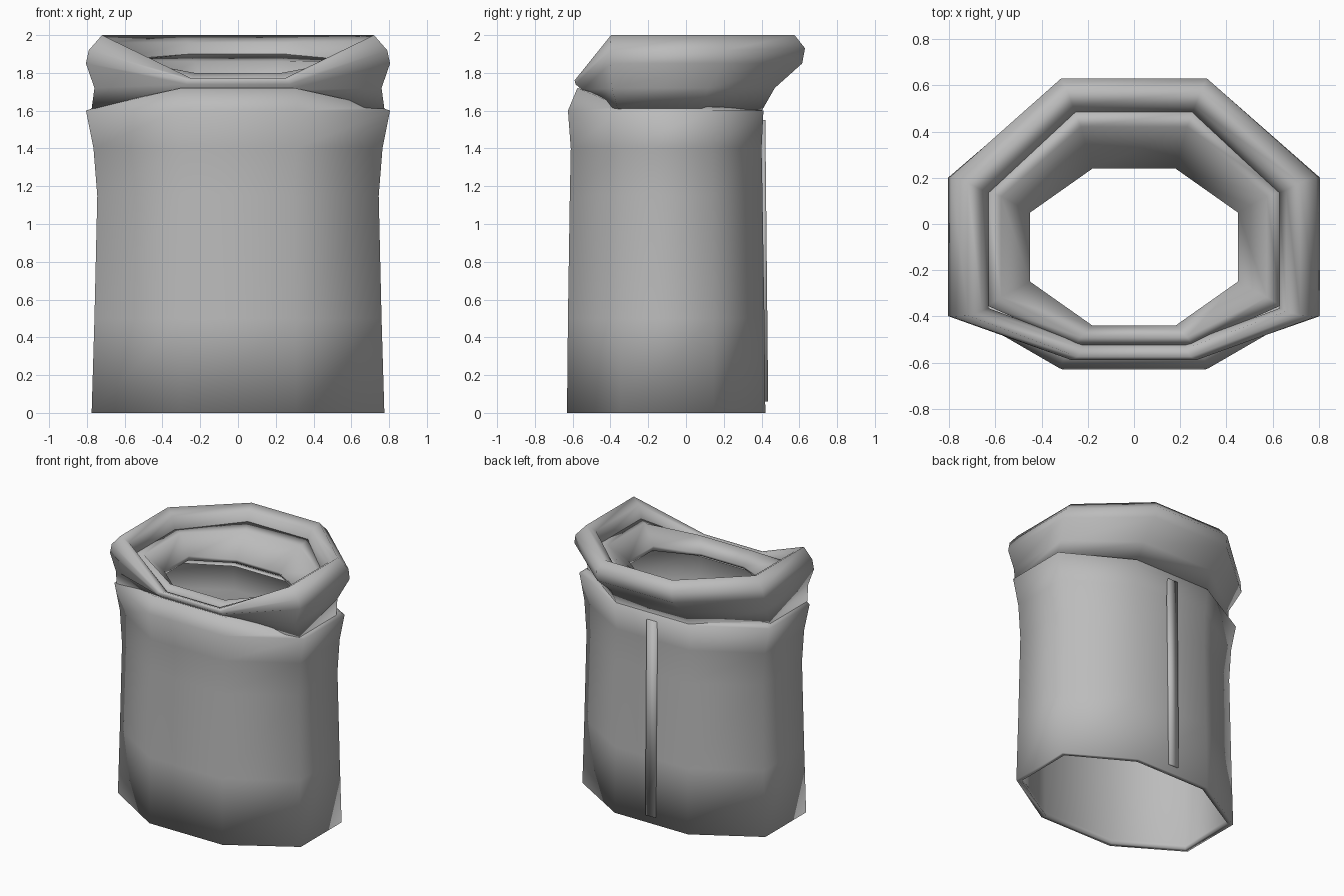
import bpy, bmesh, math

cube = bpy.data.objects.get("Cube")
if cube:
    bpy.data.objects.remove(cube, do_unlink=True)

fabric = bpy.data.materials.new("grey_fabric")
fabric.use_nodes = True
grey = (0.5, 0.5, 0.5, 1)
fabric.diffuse_color = grey
fabric.node_tree.nodes["Principled BSDF"].inputs["Base Color"].default_value = grey


def octagon(half_width, front, back, z_front, z_side, z_back,
            front_cut, back_cut, front_flat=0.4):
    """Eight-sided section, mirrored in x, with separate front, side and back heights."""
    depth = back - front
    right_half = [
        (half_width * front_flat, front, z_front),
        (half_width, front + depth * front_cut, z_side),
        (half_width, back - depth * back_cut, z_side),
        (half_width * 0.4, back, z_back),
    ]
    left_half = [(-x, y, z) for x, y, z in reversed(right_half)]
    return right_half + left_half


def finish(bm, name, angle):
    bmesh.ops.recalc_face_normals(bm, faces=bm.faces[:])
    mesh = bpy.data.meshes.new(name)
    bm.to_mesh(mesh)
    bm.free()
    mesh.materials.append(fabric)
    part = bpy.data.objects.new(name, mesh)
    bpy.context.collection.objects.link(part)
    bpy.ops.object.select_all(action="DESELECT")
    part.select_set(True)
    bpy.context.view_layer.objects.active = part
    bpy.ops.object.shade_smooth_by_angle(angle=math.radians(angle))


def closed_loft(name, sections):
    """Join sections in order and the last one back to the first."""
    bm = bmesh.new()
    rings = [[bm.verts.new(point) for point in section] for section in sections]
    for ring, following in zip(rings, rings[1:] + rings[:1]):
        for i in range(len(ring)):
            j = (i + 1) % len(ring)
            bm.faces.new((ring[i], ring[j], following[j], following[i]))
    finish(bm, name, 180)


def body_section(half_width, front, back, z, inset=0):
    return octagon(half_width - inset, front + inset, back - inset,
                   z, z, z, 0.27, 0.26)


# Body: outer wall from hem to shoulder, then the thin inner wall back down
outer_wall = [
    (0.775, -0.63, 0.42, 0),
    (0.76, -0.625, 0.415, 0.5),
    (0.745, -0.615, 0.405, 1.15),
    (0.765, -0.61, 0.4, 1.4),
    (0.805, -0.625, 0.41, 1.6),
]
hem = outer_wall[0]
body = [body_section(*p) for p in outer_wall]
body.append(octagon(0.75, -0.575, 0.38, 1.72, 1.62, 1.61, 0.25, 0.26))
body.append(octagon(0.6, -0.5, 0.3, 1.7, 1.64, 1.63, 0.25, 0.26))
body += [body_section(*p, 0.018) for p in reversed(outer_wall[1:])]
# Turned-in hem
body.append(body_section(*hem[:3], 0.04, 0.025))
body.append(body_section(*hem, 0.035))
closed_loft("body", body)

# Collar: a thick fold, low at the front and high at the back
collar_profile = [
    (0.775, -0.5, 0.39, 1.63, 1.61, 1.58),
    (0.76, -0.55, 0.47, 1.71, 1.72, 1.72),
    (0.805, -0.585, 0.615, 1.74, 1.85, 1.85),
    (0.79, -0.59, 0.63, 1.76, 1.92, 1.93),
    (0.72, -0.575, 0.575, 1.77, 2, 2),
    (0.66, -0.54, 0.51, 1.76, 1.96, 1.96),
    (0.63, -0.52, 0.48, 1.73, 1.87, 1.89),
]
closed_loft("collar", [octagon(*p, 0.155, 0.345, 0.34) for p in collar_profile])

# Lining: a rolled inner band sloping down to the neck opening
lining = [
    octagon(0.635, -0.525, 0.485, 1.74, 1.87, 1.9, 0.17, 0.34),
    octagon(0.575, -0.49, 0.42, 1.8, 1.865, 1.86, 0.19, 0.33),
    octagon(0.45, -0.44, 0.24, 1.69, 1.75, 1.72, 0.28, 0.28),
    octagon(0.46, -0.445, 0.25, 1.67, 1.71, 1.69, 0.28, 0.28),
    octagon(0.63, -0.51, 0.38, 1.66, 1.7, 1.7, 0.2, 0.3),
]
closed_loft("neck_lining", lining)

# Back fastening: a narrow strip leaning with the back panel
bm = bmesh.new()
bmesh.ops.create_cube(bm, size=1)
for v in bm.verts:
    upper = v.co.z > 0
    v.co.x *= 0.08
    v.co.z = 1.55 if upper else 0.06
    outer_y = 0.42 if upper else 0.435
    v.co.y = outer_y if v.co.y > 0 else outer_y - 0.03
finish(bm, "back_fastening", 180)
